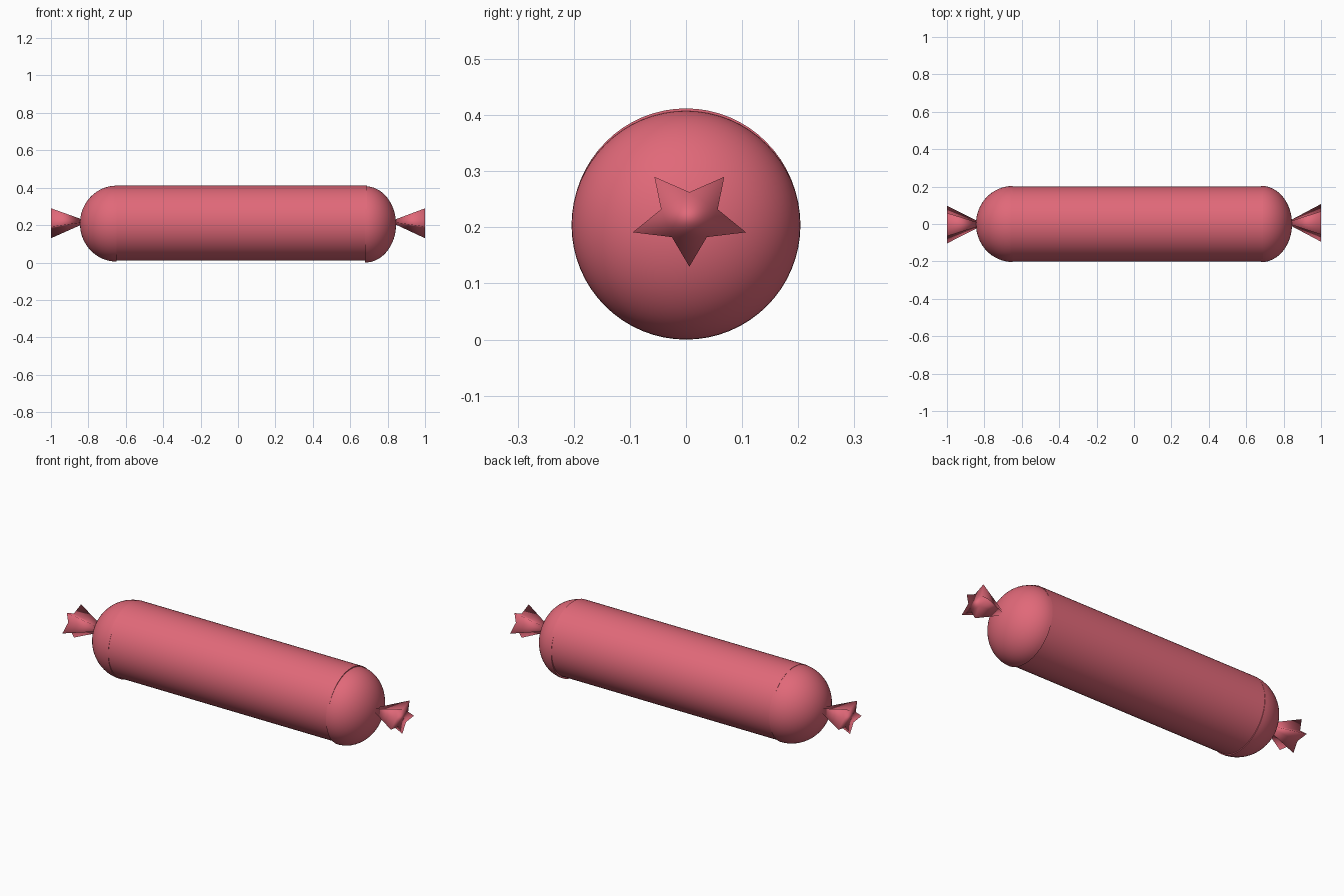
import bpy, bmesh, math

if "Cube" in bpy.data.objects:
    bpy.data.objects.remove(bpy.data.objects["Cube"])

mat = bpy.data.materials.new("sausage_pink")
mat.diffuse_color = (0.75, 0.14, 0.19, 1)
mat.use_nodes = True
mat.node_tree.nodes["Principled BSDF"].inputs["Base Color"].default_value = mat.diffuse_color


def make_object(name, bm, angle=None):
    bmesh.ops.recalc_face_normals(bm, faces=bm.faces)
    mesh = bpy.data.meshes.new(name)
    bm.to_mesh(mesh)
    bm.free()
    obj = bpy.data.objects.new(name, mesh)
    bpy.context.collection.objects.link(obj)
    mesh.materials.append(mat)
    bpy.ops.object.select_all(action='DESELECT')
    obj.select_set(True)
    bpy.context.view_layer.objects.active = obj
    if angle is None:
        bpy.ops.object.shade_smooth()
    else:
        bpy.ops.object.shade_smooth_by_angle(angle=math.radians(angle))
    return obj


def lathe_x(name, profile, z, sides=64):
    """Revolve (x, radius) points about a line parallel to x at height z."""
    bm = bmesh.new()
    rings = []
    for x, r in profile:
        if r < 1e-5:
            rings.append([bm.verts.new((x, 0, z))] * sides)
        else:
            rings.append([bm.verts.new((x, r * math.cos(2 * math.pi * i / sides),
                                        z + r * math.sin(2 * math.pi * i / sides)))
                          for i in range(sides)])
    for a, b in zip(rings, rings[1:]):
        for i in range(sides):
            j = (i + 1) % sides
            bm.faces.new(list(dict.fromkeys((a[i], a[j], b[j], b[i]))))
    for ring in (rings[0], rings[-1]):
        if ring[0] is not ring[1]:
            bm.faces.new(ring)
    return make_object(name, bm, 40)


def dome(name, x0, x1, z, r, steps=16):
    pts = []
    for k in range(steps + 1):
        t = math.pi / 2 * k / steps
        pts.append((x0 + (x1 - x0) * math.sin(t), r * math.cos(t)))
    return lathe_x(name, pts, z)


def twisted_end(name, apex_x, end_x, y, z):
    """Five-pointed star cone flaring outward from the dome."""
    bm = bmesh.new()
    apex = bm.verts.new((apex_x, y, z))
    star = []
    for i in range(10):
        a = math.radians(-90 + 36 * i)
        k = 1 if i % 2 == 0 else 0.5
        star.append(bm.verts.new((end_x, y + 0.106 * k * math.cos(a),
                                  z + 0.0885 * k * math.sin(a))))
    for i in range(10):
        bm.faces.new((apex, star[i], star[(i + 1) % 10]))
    bm.faces.new(star)
    return make_object(name, bm)


# Casing body
lathe_x("sausage_body", [(-0.66, 0.201), (0.69, 0.201)], 0.211)

# Rounded ends
dome("left_end", -0.65, -0.845, 0.208, 0.203)
dome("right_end", 0.68, 0.845, 0.204, 0.204)

# Tied star-shaped tips
twisted_end("left_tip", -0.80, -1.0, -0.003, 0.2185)
twisted_end("right_tip", 0.81, 1.0, 0.006, 0.2185)
